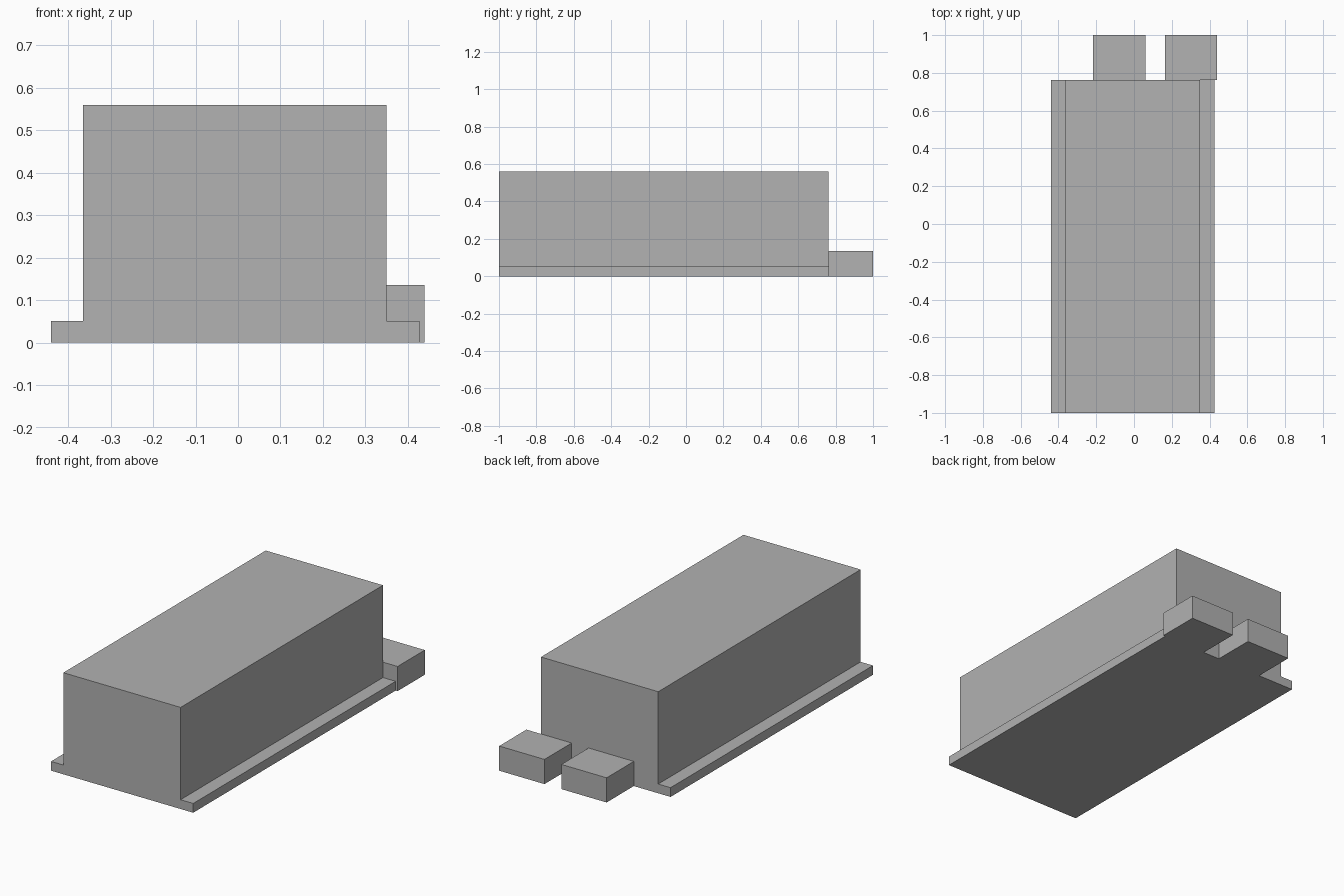
import bpy
import bmesh
from mathutils import Vector

cube = bpy.data.objects.get("Cube")
if cube:
    bpy.data.objects.remove(cube, do_unlink=True)

# Single grey finish
grey = bpy.data.materials.new("plain_grey")
grey.use_nodes = True
grey.diffuse_color = (0.445, 0.445, 0.445, 1)
grey.node_tree.nodes["Principled BSDF"].inputs["Base Color"].default_value = grey.diffuse_color


def extrude_profile(name, profile, y0, y1):
    """Extrude an x-z outline along y into a closed solid."""
    bm = bmesh.new()
    face = bm.faces.new([bm.verts.new((x, y0, z)) for x, z in profile])
    result = bmesh.ops.extrude_face_region(bm, geom=[face], use_keep_orig=True)
    moved = [g for g in result["geom"] if isinstance(g, bmesh.types.BMVert)]
    bmesh.ops.translate(bm, verts=moved, vec=Vector((0, y1 - y0, 0)))
    bmesh.ops.recalc_face_normals(bm, faces=bm.faces[:])
    mesh = bpy.data.meshes.new(name)
    bm.to_mesh(mesh)
    bm.free()
    mesh.materials.append(grey)
    obj = bpy.data.objects.new(name, mesh)
    bpy.context.collection.objects.link(obj)
    return obj


# Long housing with a low flange along each side
back, height, flange = 0.763, 0.56, 0.051
extrude_profile("flanged_housing", [
    (-0.44, 0), (0.427, 0), (0.427, flange), (0.35, flange),
    (0.35, height), (-0.365, height), (-0.365, flange), (-0.44, flange)],
    -1, back)

# Two small blocks against the back
for name, left in (("right_rear_block", -0.216), ("left_rear_block", 0.163)):
    right = left + 0.276
    extrude_profile(name, [(left, 0), (right, 0), (right, 0.136), (left, 0.136)],
                    back, 1)
